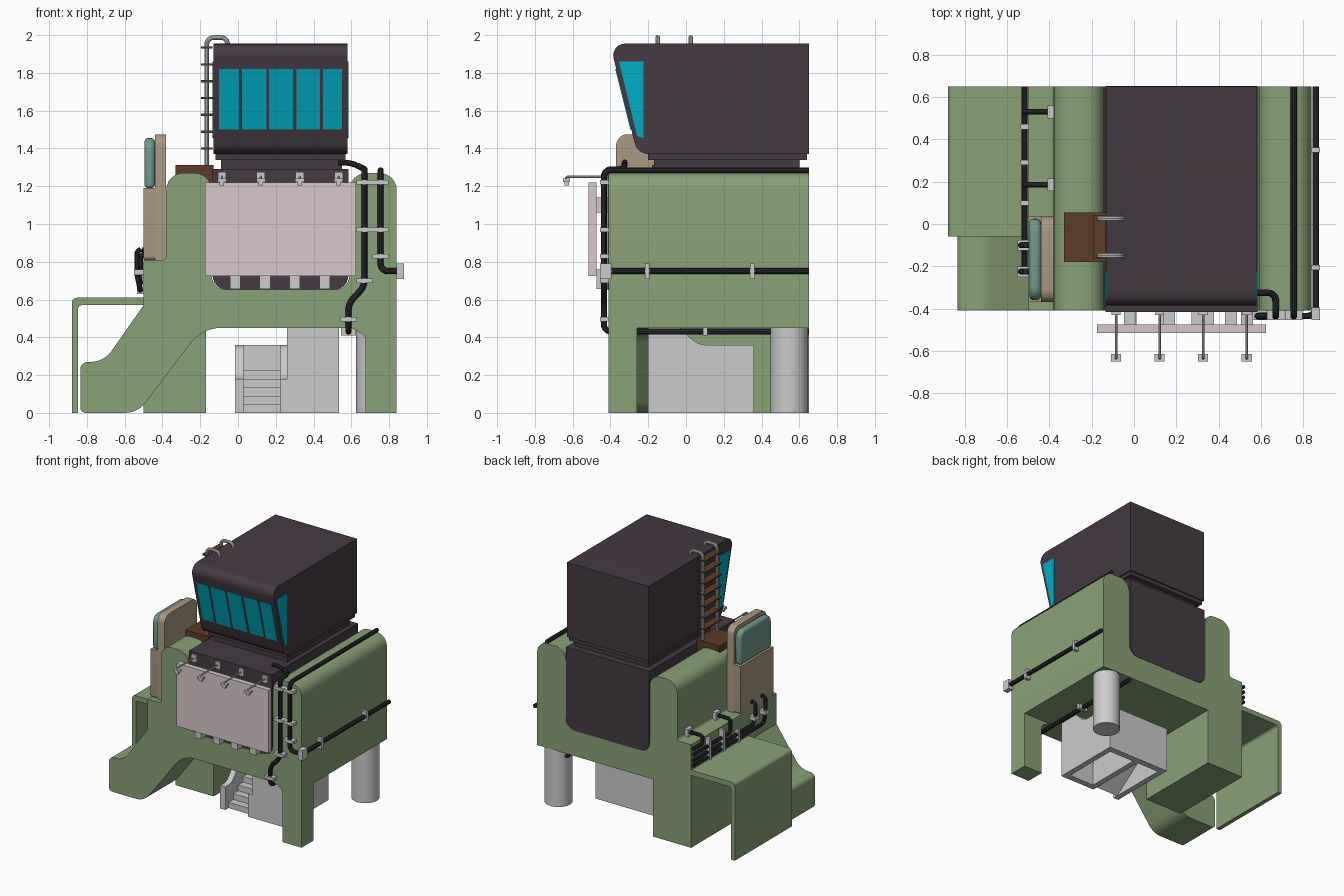
import bpy, bmesh, math
from mathutils import Vector

if "Cube" in bpy.data.objects:
    bpy.data.objects.remove(bpy.data.objects["Cube"])

COLORS = dict(green=(.36, .47, .27), dark=(.075, .06, .072), black=(.025, .025, .03),
              cyan=(0, .42, .56), pink=(.7, .58, .6), beige=(.4, .32, .22),
              teal=(.16, .33, .26), brown=(.11, .045, .02))
COLORS.update(green=(.25, .36, .18), dark=(.06, .043, .055))
MATS = {}
for n, c in COLORS.items():
    MATS[n] = bpy.data.materials.new(n)
    MATS[n].diffuse_color = (*c, 1)


def finish(ob, mat):
    if mat:
        ob.data.materials.append(MATS[mat])
    bpy.ops.object.select_all(action='DESELECT')
    ob.select_set(True)
    bpy.context.view_layer.objects.active = ob
    bpy.ops.object.shade_smooth_by_angle(angle=math.radians(35))
    return ob


def fillet(pts, closed, seg=6):
    """Points are (coords, r); corners with r become circular arcs."""
    out, n = [], len(pts)
    for i, (p, r) in enumerate(pts):
        p = Vector(p)
        if not r or (not closed and i in (0, n - 1)):
            out.append(p)
            continue
        u = (Vector(pts[i - 1][0]) - p).normalized()
        v = (Vector(pts[(i + 1) % n][0]) - p).normalized()
        w = math.sin(u.angle(v) / 2)
        a, b = p + u * r, p + v * r
        for k in range(seg + 1):
            t = k / seg
            c = ((1 - t) ** 2, 2 * w * t * (1 - t), t * t)
            out.append((a * c[0] + p * c[1] + b * c[2]) / sum(c))
    return out


def prism(name, prof, lo, hi, axis='y', mat=None):
    """Extrude a profile of (a, b[, radius]) along x, y or z."""
    pts = fillet([((q[0], q[1], 0), q[2] if len(q) > 2 else 0) for q in prof], True)
    place = {'y': lambda p: (p.x, lo, p.y), 'x': lambda p: (lo, p.x, p.y)}[axis]
    bm = bmesh.new()
    f = bm.faces.new([bm.verts.new(place(p)) for p in pts])
    g = bmesh.ops.extrude_face_region(bm, geom=[f])['geom']
    d = Vector((hi - lo, 0, 0) if axis == 'x' else (0, hi - lo, 0))
    bmesh.ops.translate(bm, vec=d, verts=[e for e in g if isinstance(e, bmesh.types.BMVert)])
    bmesh.ops.recalc_face_normals(bm, faces=bm.faces)
    me = bpy.data.meshes.new(name)
    bm.to_mesh(me)
    bm.free()
    ob = bpy.data.objects.new(name, me)
    bpy.context.collection.objects.link(ob)
    return finish(ob, mat)


def box(name, x0, x1, y0, y1, z0, z1, mat=None):
    return prism(name, [(x0, z0), (x1, z0), (x1, z1), (x0, z1)], y0, y1, 'y', mat)


def pipe(name, pts, rad=.015, bend=.04, mat='black'):
    path = fillet([(p, bend) for p in pts], False)
    cu = bpy.data.curves.new(name, 'CURVE')
    cu.dimensions, cu.bevel_depth, cu.bevel_resolution, cu.use_fill_caps = '3D', rad, 3, True
    sp = cu.splines.new('POLY')
    sp.points.add(len(path) - 1)
    for q, p in zip(sp.points, path):
        q.co = (*p, 1)
    ob = bpy.data.objects.new(name, cu)
    bpy.context.collection.objects.link(ob)
    bpy.ops.object.select_all(action='DESELECT')
    ob.select_set(True)
    bpy.context.view_layer.objects.active = ob
    bpy.ops.object.convert(target='MESH')
    return finish(bpy.context.object, mat)


# Green hull: cradle with two walls
prism('hull', [(-.5, .45), (-.5, .81), (-.38, .81, .02), (-.38, 1.27, .09), (-.14, 1.27, .09),
               (-.14, .65, .08), (.59, .65, .08), (.59, 1.27, .09), (.84, 1.27, .09), (.84, .45)],
      -.41, .65, 'y', 'green')
box('left_leg', -.5, -.17, -.06, .65, 0, .45, 'green')
prism('right_front_leg', [(.84, .45), (.6, .45), (.675, .41, .03), (.675, 0), (.84, 0)],
      -.41, -.26, 'y', 'green')
prism('sloped_foot', [(-.5, .57), (-.71, .27, .07), (-.835, .27, .04), (-.835, 0, .03),
                      (-.53, 0, .07), (-.19, .45, .1), (-.08, .45), (-.5, .45)],
      -.41, -.06, 'y', 'green')
prism('side_canopy', [(-.5, .61), (-.88, .61, .03), (-.88, 0), (-.847, 0), (-.847, .57, .02),
                      (-.5, .57)], -.06, .65, 'y', 'green')

# Dark core, neck and cabin
prism('core', [(-.135, 1.29), (-.135, .65, .08), (.585, .65, .08), (.585, 1.29)],
      -.415, .652, 'y', 'dark')
box('neck', -.09, .55, -.17, .6, 1.29, 1.345, 'dark')
box('neck_plate', -.12, .57, -.2, .64, 1.34, 1.372, 'dark')
prism('cabin', [(.65, 1.37), (.65, 1.955), (-.403, 1.955, .08), (-.257, 1.37, .06)],
      -.13, .58, 'x', 'dark')

# Windows on the sloped front and both cabin sides
slope = lambda z: -.257 - .2496 * (z - 1.37)
for i, (a, b) in enumerate([(-.1, .005), (.02, .15), (.165, .29), (.31, .435), (.45, .55)]):
    prism(f'front_window_{i}', [(slope(1.5) - .005, 1.5), (slope(1.82) - .005, 1.82),
                                (slope(1.82) + .02, 1.82), (slope(1.5) + .02, 1.5)],
          a, b, 'x', 'cyan')
for n, a in (('left', -.134), ('right', .56)):
    prism(n + '_window', [(-.355, 1.86), (-.225, 1.86), (-.225, 1.455), (-.258, 1.465)],
          a, a + .024, 'x', 'cyan')

# Pink board, brackets and overhanging lamps
box('board', -.175, .625, -.515, -.475, .725, 1.22, 'pink')
for i in range(4):
    x = -.015 + i * .158
    box(f'board_bracket_{i}', x - .028, x + .028, -.475, -.41, .655, .76)
    x = -.02 + i * .185
    box(f'board_upper_bracket_{i}', x - .028, x + .028, -.475, -.41, 1.06, 1.14)
    x = -.085 + i * .206
    pipe(f'lamp_arm_{i}', [(x, -.41, 1.25), (x, -.635, 1.25), (x, -.635, 1.21)], .006, .008, None)
    box(f'lamp_head_{i}', x - .024, x + .024, -.65, -.615, 1.222, 1.24)
    box(f'lamp_bulb_{i}', x - .012, x + .012, -.643, -.62, 1.205, 1.222)
    box(f'lamp_foot_{i}', x - .022, x + .022, -.43, -.4, 1.22, 1.275)

# Beige sign tower with teal panel, and brown landing
prism('sign_back', [(-.37, .81), (-.37, 1.475, .06), (.035, 1.475, .06), (.035, .81)],
      -.44, -.38, 'x', 'beige')
prism('sign_base', [(-.37, .81, .02), (-.37, 1.19), (.035, 1.19), (.035, .81, .02)],
      -.5, -.44, 'x', 'beige')
ob = prism('sign_panel', [(-.36, 1.19), (-.36, 1.455, .06), (.025, 1.455, .06), (.025, 1.19)],
           -.495, -.44, 'x', 'teal')
m = ob.modifiers.new('round', 'BEVEL')
m.width, m.segments, m.limit_method, m.angle_limit = .02, 3, 'ANGLE', .8
box('landing', -.33, -.13, -.18, .055, 1.22, 1.312, 'brown')

# Ladder
for n, y in (('front', -.15), ('back', .025)):
    pipe('ladder_rail_' + n, [(-.165, y, 1.31), (-.165, y, 1.987), (-.055, y, 1.987),
                              (-.055, y, 1.945)], .0125, .035, None)
for i in range(7):
    z = 1.4 + i * .089
    box(f'ladder_rung_{i}', -.195, -.135, -.165, .04, z - .006, z + .006, 'brown')

# Grey stair block under the hull
prism('stair_room', [(-.2, 0), (-.2, .45), (-.03, .45), (.06, .36, .05), (.36, .36), (.36, 0),
                     (.31, 0), (.31, .3), (-.15, .3), (-.15, 0)], .26, .49, 'x')
prism('stair_room_wall', [(-.2, 0), (-.2, .45), (-.03, .45), (.06, .36, .05), (.36, .36),
                          (.36, 0)], .49, .535, 'x')
box('stair_back_wall', -.015, .26, .31, .36, 0, .36)
for n, a in (('left', -.015), ('right', .225)):
    prism(n + '_stringer', [(-.2, 0), (-.2, .18), (-.12, .18, .04), (.02, .36, .05),
                            (.31, .36), (.31, 0)], a, a + .045, 'x')
steps = [(-.16, 0)]
for i in range(5):
    y, z = -.16 + i * .06, .045 * (i + 1)
    steps += [(y, z), (y + .06, z)]
prism('stairs', steps + [(.31, .225), (.31, .19), (.1, .19)], .03, .225, 'x')

# Round support column
bpy.ops.mesh.primitive_cylinder_add(vertices=32, radius=.1, depth=.45, location=(.725, .547, .225))
bpy.context.object.name = 'column'
finish(bpy.context.object, None)

# Black pipes on the front right and side, with clamps
F = -.435
pipe('core_pipe', [(.53, -.325, 1.325), (.6, -.325, 1.325), (.67, -.325, 1.29), (.67, F, 1.29),
                   (.67, F, .67), (.585, F, .58), (.585, F, .43), (.585, .65, .43)], .016)
pipe('wall_pipe', [(.755, .65, 1.285), (.755, F, 1.285), (.755, F, .75), (.86, F, .75),
                   (.86, .65, .75)], .016)
for i, (x, z) in enumerate([(.67, 1.22), (.67, .97), (.67, .7), (.585, .495), (.755, 1.22),
                            (.755, .97), (.755, .83)]):
    box(f'front_clamp_{i}', x - .042, x + .042, F - .02, -.41, z - .012, z + .012)
box('elbow_clamp', .84, .88, F - .02, F + .04, .71, .79)
for i, y in enumerate((-.205, .35)):
    box(f'side_clamp_{i}', .835, .88, y - .012, y + .012, .71, .79)
box('under_clamp', .545, .625, .09, .115, .41, .455)

# Black pipes hooking over the left shoulder, with clamps
for i, y in enumerate((.53, .185)):
    z = .78 - i * .045
    pipe(f'shoulder_pipe_{i}', [(-.517, .65, z), (-.517, y, z), (-.517, y, .84),
                                (-.38, y, .84)], .014, .025)
    box(f'shoulder_socket_{i}', -.41, -.375, y - .03, y + .03, .81, .87)
for i, (y, z) in enumerate([(-.1, .69), (-.225, .65)]):
    pipe(f'sign_pipe_{i}', [(-.517, .65, z), (-.517, y, z), (-.535, y, z + .08),
                            (-.535, y, .865), (-.49, y, .865), (-.47, y, .83)], .014, .025)
    box(f'sign_pipe_clamp_{i}', -.55, -.5, y - .025, y + .025, .73, .76)
for i, y in enumerate((.46, .29, .1)):
    box(f'shoulder_clamp_{i}', -.536, -.5, y - .012, y + .012, .63, .8 - .08 * (i == 2))

for m in bpy.data.materials:
    if m.users and not m.is_grease_pencil:
        m.use_nodes = True
        m.node_tree.nodes["Principled BSDF"].inputs["Base Color"].default_value = m.diffuse_color
